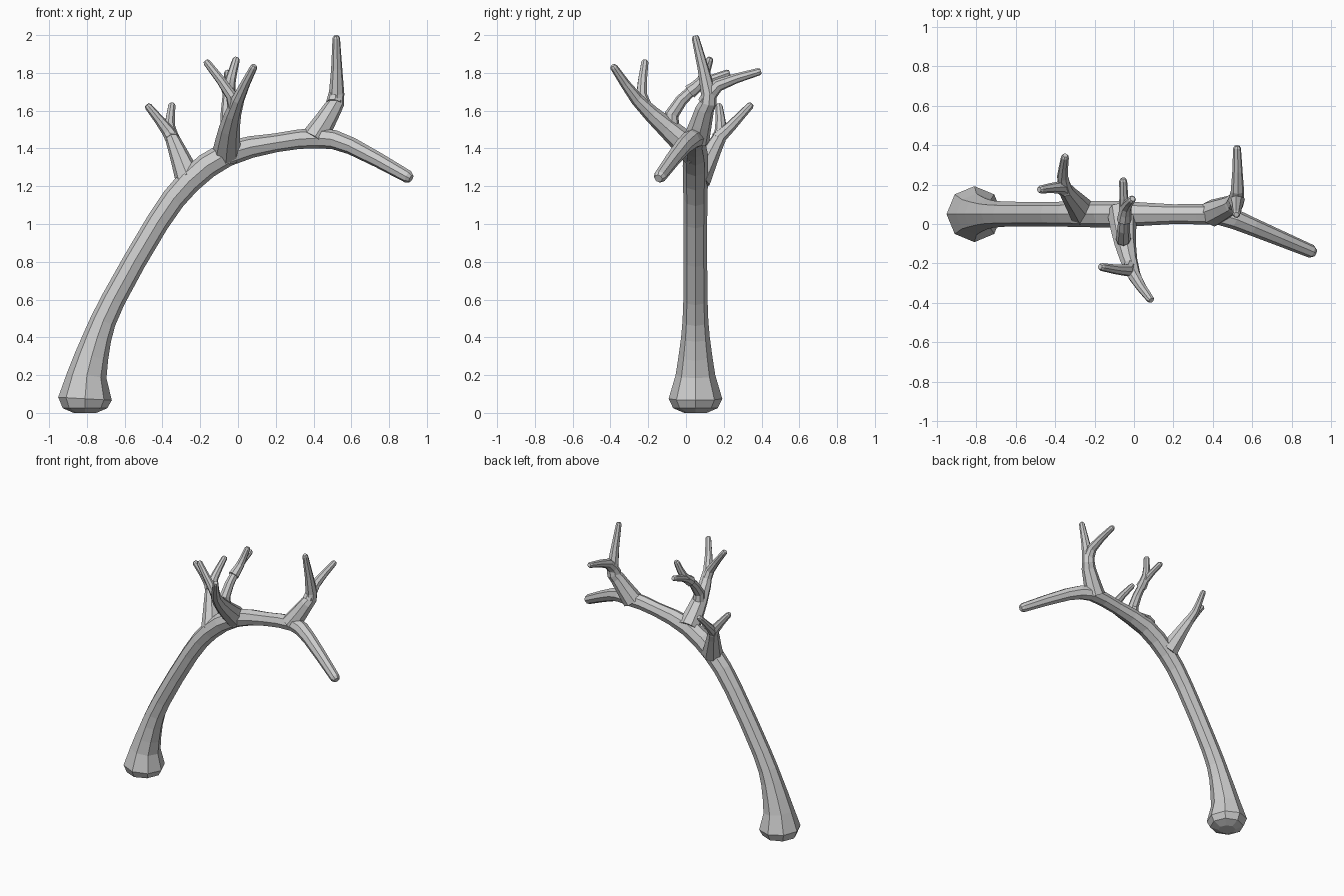
import bpy, bmesh, math
from mathutils import Vector

if "Cube" in bpy.data.objects:
    bpy.data.objects.remove(bpy.data.objects["Cube"])

SIDES = 8
TIP = 0.02  # radius of every tine tip


def smooth_path(pts):
    """Insert one Catmull-Rom midpoint between each pair of points."""
    p = [Vector(q) for q in pts]
    out = []
    for i in range(len(p) - 1):
        a, b = p[i], p[i + 1]
        before = p[i - 1] if i else a * 2 - b
        after = p[i + 2] if i + 2 < len(p) else b * 2 - a
        out += [a, (a + b) * 0.5625 - (before + after) * 0.0625]
    return out + [p[-1]]


def limb(name, path, radii):
    """Eight-sided tube along the path with a blunt chamfered tip."""
    step = (path[-1] - path[-2]).normalized() * radii[-1] * 0.6
    path = path + [path[-1] + step]
    radii = radii + [radii[-1] * 0.65]
    bm = bmesh.new()
    rings = []
    side = Vector((0, 1, 0))
    if abs((path[1] - path[0]).normalized().y) > 0.8:
        side = Vector((1, 0, 0))
    for i, (p, r) in enumerate(zip(path, radii)):
        t = (path[min(i + 1, len(path) - 1)] - path[max(i - 1, 0)]).normalized()
        side = (side - t * side.dot(t)).normalized()
        other = t.cross(side)
        rings.append([bm.verts.new(p + r * (side * math.cos(a) + other * math.sin(a)))
                      for a in (k * math.tau / SIDES for k in range(SIDES))])
    for r, s in zip(rings, rings[1:]):
        for k in range(SIDES):
            n = (k + 1) % SIDES
            bm.faces.new((r[k], r[n], s[n], s[k]))
    bm.faces.new(rings[0][::-1])
    bm.faces.new(rings[-1])
    bmesh.ops.recalc_face_normals(bm, faces=bm.faces)
    mesh = bpy.data.meshes.new(name)
    bm.to_mesh(mesh)
    bm.free()
    ob = bpy.data.objects.new(name, mesh)
    bpy.context.collection.objects.link(ob)
    return ob


# main branch: (x, z, radius) side profile, flared foot, outer end swings forward
foot = [Vector(v) for v in ((-.81, 0, .06), (-.81, .025, .118), (-.81, .075, .142))]
beam = foot + smooth_path([(-.80, .20, .105), (-.745, .40, .076), (-.66, .60, .064),
                           (-.425, 1.01, .062), (-.26, 1.225, .066), (-.06, 1.37, .066),
                           (.20, 1.43, .05), (.43, 1.455, .054), (.60, 1.413, .046),
                           (.90, 1.25, .034)])
trunk = limb("main_branch",
             [Vector((v.x, .05 - .42 * max(0, v.x - .45), v.y)) for v in beam],
             [v.z for v in beam])


def add_tine(name, *pts, base=.038):
    """Grow a tine tapering from base radius to tip, and fuse it into the main branch."""
    path = smooth_path(pts)
    dist = [0]
    for a, b in zip(path, path[1:]):
        dist.append(dist[-1] + (b - a).length)
    radii = [TIP + (base - TIP) * (1 - d / dist[-1]) ** 1.3 for d in dist]
    tine = limb(name, path, radii)
    mod = trunk.modifiers.new(name, 'BOOLEAN')
    mod.operation, mod.solver, mod.object = 'UNION', 'EXACT', tine
    bpy.context.view_layer.objects.active = trunk
    bpy.ops.object.modifier_apply(modifier=mod.name)
    bpy.data.objects.remove(tine)


# lower fork
add_tine("lower_stem", (-.26, .06, 1.235), (-.33, .15, 1.41), (-.37, .185, 1.49),
         (-.475, .175, 1.622), base=.072)
add_tine("lower_tine", (-.345, .165, 1.45), (-.362, .24, 1.52), (-.35, .34, 1.627))

# middle fork: forward stem and rear stem, each with two tips
add_tine("middle_stem", (-.06, .06, 1.37), (-.045, -.10, 1.51), (0, -.26, 1.66),
         (.083, -.382, 1.83), base=.078)
add_tine("middle_tine", (-.025, -.19, 1.585), (-.035, -.235, 1.68), (-.165, -.218, 1.855))
add_tine("rear_stem", (-.05, -.06, 1.46), (-.055, -.075, 1.58), (-.05, .05, 1.725),
         (-.055, .22, 1.798), base=.045)
add_tine("rear_tine", (-.05, .02, 1.70), (-.04, .085, 1.76), (-.01, .125, 1.87))

# outer fork
add_tine("outer_stem", (.40, .055, 1.45), (.50, .10, 1.61), (.522, .12, 1.69),
         (.52, .05, 1.985), base=.07)
add_tine("outer_tine", (.51, .105, 1.64), (.525, .17, 1.735), (.523, .385, 1.806), base=.044)
